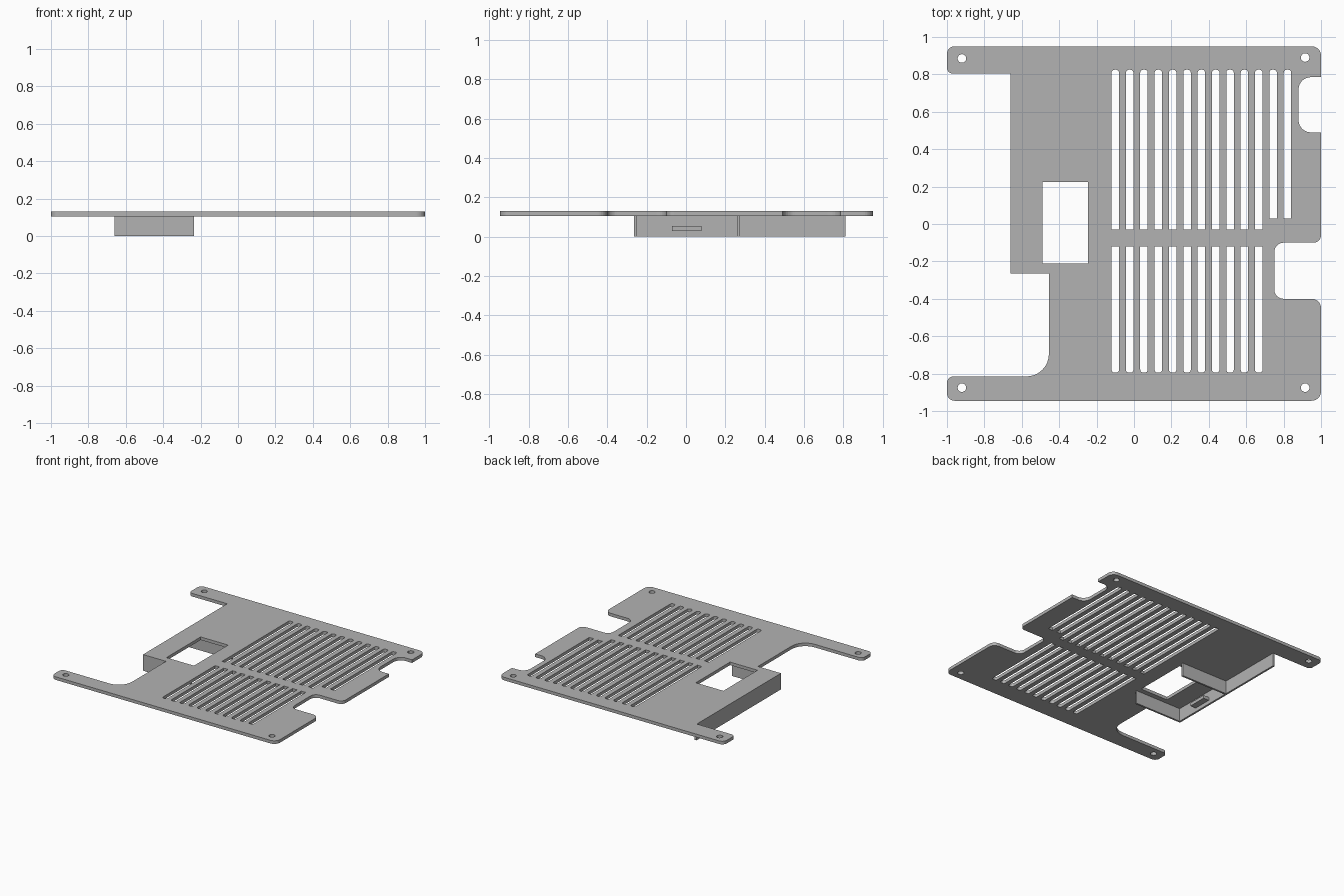
import bpy, bmesh, math
from mathutils import Vector

cube = bpy.data.objects.get("Cube")
if cube:
    bpy.data.objects.remove(cube, do_unlink=True)

grey = bpy.data.materials.new("plain grey")
grey.use_nodes = True
grey.diffuse_color = (0.45, 0.45, 0.45, 1)
grey.node_tree.nodes["Principled BSDF"].inputs["Base Color"].default_value = grey.diffuse_color

BOTTOM, TOP = 0.105, 0.13
WALL = 0.015


def rounded(corners, steps=8):
    """Round each (x, y, radius) corner of a right-angled outline."""
    points = []
    for i, (x, y, r) in enumerate(corners):
        p = Vector((x, y))
        if r == 0:
            points.append(p)
            continue
        a = (Vector(corners[i - 1][:2]) - p).normalized() * r
        b = (Vector(corners[(i + 1) % len(corners)][:2]) - p).normalized() * r
        for k in range(steps + 1):
            t = k / steps * math.pi / 2
            points.append(p + a * (1 - math.sin(t)) + b * (1 - math.cos(t)))
    return points


def rectangle(x0, x1, y0, y1, low=0, high=0):
    return rounded([(x0, y0, low), (x1, y0, low), (x1, y1, high), (x0, y1, high)], 4)


def circle(x, y, r, n=20):
    return [Vector((x + r * math.cos(k * math.tau / n), y + r * math.sin(k * math.tau / n)))
            for k in range(n)]


def plate(name, loops, z0, z1):
    """Extrude an outline with holes between two heights."""
    curve = bpy.data.curves.new(name, 'CURVE')
    curve.dimensions = '2D'
    curve.fill_mode = 'BOTH'
    curve.extrude = (z1 - z0) / 2
    for loop in loops:
        spline = curve.splines.new('POLY')
        spline.points.add(len(loop) - 1)
        for point, co in zip(spline.points, loop):
            point.co = (co.x, co.y, 0, 1)
        spline.use_cyclic_u = True
    temp = bpy.data.objects.new(name + " outline", curve)
    bpy.context.collection.objects.link(temp)
    bpy.context.view_layer.update()
    graph = bpy.context.evaluated_depsgraph_get()
    mesh = bpy.data.meshes.new_from_object(temp.evaluated_get(graph))
    bpy.data.objects.remove(temp, do_unlink=True)
    bm = bmesh.new()
    bm.from_mesh(mesh)
    bmesh.ops.remove_doubles(bm, verts=bm.verts, dist=0.0001)
    bmesh.ops.recalc_face_normals(bm, faces=bm.faces)
    for v in bm.verts:
        v.co.z += (z0 + z1) / 2
    for f in bm.faces:
        f.smooth = False
        f.material_index = 0
    bm.to_mesh(mesh)
    bm.free()
    mesh.materials.clear()
    mesh.materials.append(grey)
    obj = bpy.data.objects.new(name, mesh)
    bpy.context.collection.objects.link(obj)
    return obj


# Main plate outline with its arms and edge notches
outline = rounded([
    (-1, -0.945, 0.04), (1, -0.945, 0.05),
    (1, -0.4, 0.05), (0.75, -0.4, 0.05), (0.75, -0.1, 0.05), (1, -0.1, 0.04),
    (1, 0.49, 0), (0.88, 0.49, 0.065), (0.88, 0.785, 0.065), (1, 0.785, 0),
    (1, 0.95, 0.05), (-1, 0.95, 0.04), (-1, 0.805, 0.03),
    (-0.66, 0.805, 0), (-0.66, -0.265, 0),
    (-0.455, -0.265, 0), (-0.455, -0.815, 0.12), (-1, -0.815, 0.035)])
loops = [outline, rectangle(-0.49, -0.245, -0.21, 0.225)]

# Screw holes
for x, y in ((-0.92, 0.885), (0.915, 0.89), (-0.92, -0.875), (0.915, -0.875)):
    loops.append(circle(x, y, 0.023))

# Vent slots, the last two of the rear row being shorter
for i in range(13):
    x = -0.1 + i * 0.0767
    loops.append(rectangle(x - 0.02, x + 0.02, -0.03 if i < 11 else 0.03, 0.825, 0, 0.016))
    if i < 11:
        loops.append(rectangle(x - 0.02, x + 0.02, -0.795, -0.12, 0.016, 0))
plate("vented_plate", loops, BOTTOM, TOP)

# Walls hanging below the plate
plate("side_wall", [rectangle(-0.66, -0.66 + WALL, -0.265, 0.81)], 0, BOTTOM)
for name, y in (("front_wall", -0.265), ("middle_wall", 0.26)):
    plate(name, [rectangle(-0.66 + WALL, -0.235, y, y + WALL)], 0, BOTTOM)

# Small tab on the inside of the side wall
plate("inner_tab", [rectangle(-0.66 + WALL, -0.595, -0.07, 0.08)], 0.03, 0.055)
